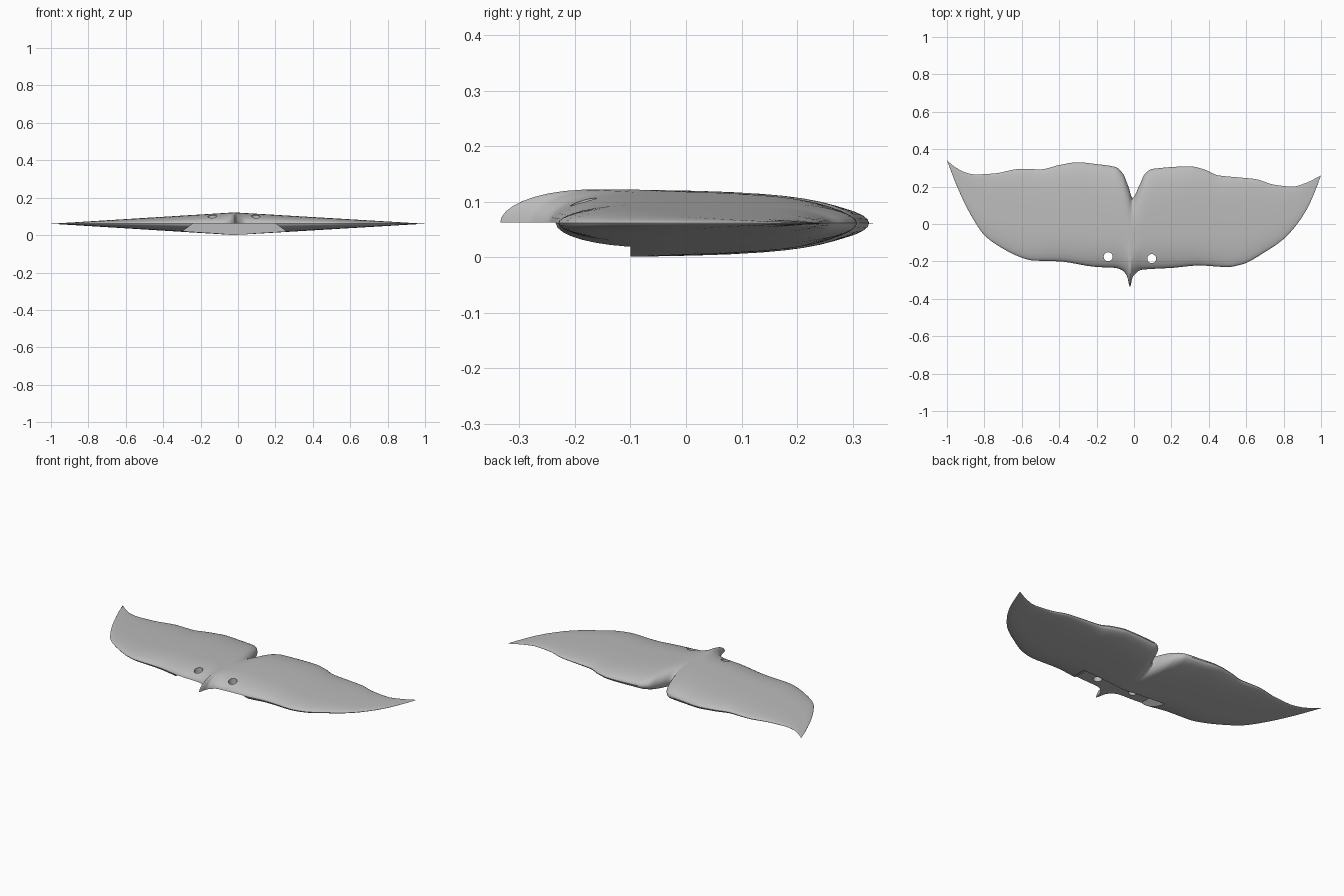
import bpy, bmesh, math
from mathutils import Matrix

old = bpy.data.objects.get("Cube")
if old:
    bpy.data.objects.remove(old, do_unlink=True)

MID, HALF, RIDGE = 0.061, 0.0605, -0.02   # middle height, half thickness, ridge x
STATIONS, CHORD_STEPS, CREST = 90, 22, 0.32

# Plan outline of the fluke: leading and trailing edge as (x, y)
LEADING = [(-1, .34), (-.95, .21), (-.9, .1), (-.85, .01), (-.8, -.06), (-.72, -.12), (-.6, -.18),
           (-.54, -.195), (-.4, -.2), (-.2, -.23), (-.1, -.235), (-.06, -.25), (-.037, -.28),
           (-.022, -.335), (-.005, -.28), (.04, -.245), (.2, -.235), (.35, -.222), (.5, -.23),
           (.58, -.215), (.7, -.15), (.8, -.08), (.88, .01), (.93, .09), (.97, .18), (1, .26)]
TRAILING = [(-1, .34), (-.95, .3), (-.9, .275), (-.85, .265), (-.75, .27), (-.6, .295), (-.5, .292),
            (-.4, .315), (-.3, .33), (-.2, .32), (-.1, .305), (-.06, .27), (-.03, .2), (-.008, .14),
            (.03, .21), (.06, .27), (.1, .295), (.3, .308), (.38, .29), (.45, .26), (.55, .25),
            (.65, .24), (.75, .21), (.85, .2), (.92, .22), (1, .26)]


def smooth_curve(points):
    """Return a monotone cubic function through the points."""
    slopes = [(b[1] - a[1]) / (b[0] - a[0]) for a, b in zip(points, points[1:])]
    tangents = [slopes[0]]
    for s, t in zip(slopes, slopes[1:]):
        tangents.append(2 * s * t / (s + t) if s * t > 0 else 0)
    tangents.append(slopes[-1])

    def evaluate(x):
        i = 0
        while i < len(slopes) - 1 and x > points[i + 1][0]:
            i += 1
        (xa, ya), (xb, yb) = points[i], points[i + 1]
        width = xb - xa
        t = (x - xa) / width
        rise = t * t * (3 - 2 * t)
        bend = t * (1 - t) * width * (tangents[i] * (1 - t) - tangents[i + 1] * t)
        return ya + (yb - ya) * rise + bend
    return evaluate


def thickness(t):
    """Section shape: round front, full body, rounded back."""
    if t < CREST:
        return math.sqrt(max(0, 1 - (1 - t / CREST) ** 2))
    return math.sqrt(max(0, 1 - ((t - CREST) / (1 - CREST)) ** 3.5))


def new_object(name, bm):
    bmesh.ops.recalc_face_normals(bm, faces=bm.faces)
    mesh = bpy.data.meshes.new(name)
    bm.to_mesh(mesh)
    bm.free()
    obj = bpy.data.objects.new(name, mesh)
    bpy.context.collection.objects.link(obj)
    return obj


# Tail fluke: lofted sections, denser near the middle
lead, trail = smooth_curve(LEADING), smooth_curve(TRAILING)
bm = bmesh.new()
rings = []
for k in range(-STATIONS, STATIONS + 1):
    u = abs(k) / STATIONS
    side = 1 if k >= 0 else -1
    x = RIDGE + side * u ** 1.6 * (1 - side * RIDGE)
    front, back = lead(x), trail(x)
    half = HALF * (1 - u ** 1.6)
    ring = []
    for j in range(2 * CHORD_STEPS):
        angle = math.pi * j / CHORD_STEPS
        t = (1 - math.cos(angle)) / 2
        sign = 1 if j < CHORD_STEPS else -1
        z = MID + sign * half * thickness(t)
        ring.append(bm.verts.new((x, front + t * (back - front), z)))
    rings.append(ring)
for a, b in zip(rings, rings[1:]):
    for j in range(len(a)):
        n = (j + 1) % len(a)
        bm.faces.new((a[j], a[n], b[n], b[j]))
bmesh.ops.remove_doubles(bm, verts=bm.verts, dist=0.00005)
fluke = new_object("tail_fluke", bm)

# Cutter for the mounting recess under the front: slanted ends
bm = bmesh.new()
profile = [(-.24, MID + .001), (.2, MID + .001), (.3, -.01), (-.34, -.01)]
face = bm.faces.new([bm.verts.new((x, -.5, z)) for x, z in profile])
moved = bmesh.ops.extrude_face_region(bm, geom=[face])["geom"]
bmesh.ops.translate(bm, vec=(0, .4, 0), verts=[v for v in moved if isinstance(v, bmesh.types.BMVert)])
cutters = [new_object("recess_cutter", bm)]

# Cutters for the two screw holes
for x, y in ((-.138, -.175), (.095, -.185)):
    bm = bmesh.new()
    bmesh.ops.create_cone(bm, cap_ends=True, segments=32, radius1=.024, radius2=.024,
                          depth=.4, matrix=Matrix.Translation((x, y, MID)))
    cutters.append(new_object("hole_cutter", bm))

bpy.ops.object.select_all(action='DESELECT')
bpy.context.view_layer.objects.active = fluke
fluke.select_set(True)
for cutter in cutters:
    cutter.hide_render = True
    mod = fluke.modifiers.new("cut", 'BOOLEAN')
    mod.operation = 'DIFFERENCE'
    mod.solver = 'EXACT'
    mod.object = cutter
    bpy.ops.object.modifier_apply(modifier=mod.name)
    bpy.data.objects.remove(cutter, do_unlink=True)

# Single plain grey
grey = bpy.data.materials.new("plain_grey")
grey.use_nodes = True
colour = (0.5, 0.5, 0.5, 1)
grey.diffuse_color = colour
grey.node_tree.nodes["Principled BSDF"].inputs["Base Color"].default_value = colour
fluke.data.materials.clear()
fluke.data.materials.append(grey)
for polygon in fluke.data.polygons:
    polygon.material_index = 0
bpy.ops.object.shade_smooth_by_angle(angle=math.radians(35))
